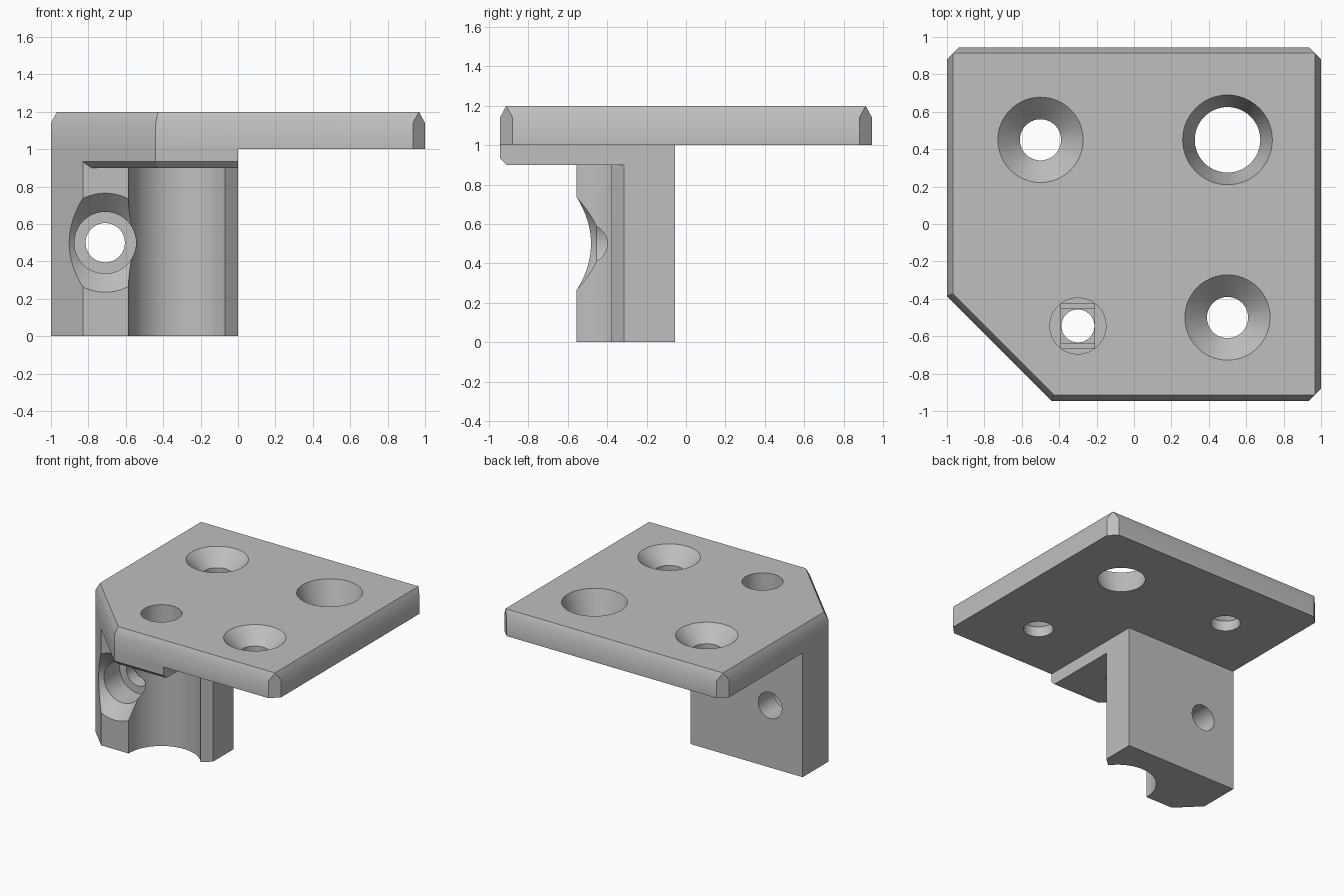
import bpy
import bmesh
import math
from mathutils import Matrix

cube = bpy.data.objects.get("Cube")
if cube:
    bpy.data.objects.remove(cube, do_unlink=True)

grey = bpy.data.materials.new("plain grey")
grey.use_nodes = True
colour = (0.52, 0.52, 0.52, 1)
grey.diffuse_color = colour
grey.node_tree.nodes["Principled BSDF"].inputs["Base Color"].default_value = colour


def loft(name, rings, matrix=None):
    """Closed solid through rings of equal point count."""
    bm = bmesh.new()
    loops = [[bm.verts.new(p) for p in ring] for ring in rings]
    n = len(loops[0])
    for low, high in zip(loops, loops[1:]):
        for i in range(n):
            j = (i + 1) % n
            bm.faces.new((low[i], low[j], high[j], high[i]))
    bm.faces.new(loops[0][::-1])
    bm.faces.new(loops[-1])
    bmesh.ops.remove_doubles(bm, verts=bm.verts, dist=0.0001)
    bmesh.ops.recalc_face_normals(bm, faces=bm.faces)
    if matrix:
        bm.transform(matrix)
    mesh = bpy.data.meshes.new(name)
    bm.to_mesh(mesh)
    bm.free()
    mesh.materials.append(grey)
    obj = bpy.data.objects.new(name, mesh)
    bpy.context.collection.objects.link(obj)
    return obj


def prism(name, outline, z0, z1):
    return loft(name, [[(x, y, z) for x, y in outline] for z in (z0, z1)])


def box(name, x, y, half_x, half_y, z0, z1):
    signs = ((-1, -1), (1, -1), (1, 1), (-1, 1))
    return prism(name, [(x + a * half_x, y + b * half_y) for a, b in signs], z0, z1)


def lathe(name, profile, matrix, sides=64):
    """Solid of revolution from (radius, height) pairs."""
    turn = [2 * math.pi * i / sides for i in range(sides)]
    rings = [[(r * math.cos(a), r * math.sin(a), h) for a in turn] for r, h in profile]
    return loft(name, rings, matrix)


def cut(obj, cutter):
    cutter.hide_render = True
    mod = obj.modifiers.new("cut", "BOOLEAN")
    mod.operation = "DIFFERENCE"
    mod.solver = "EXACT"
    mod.object = cutter
    bpy.context.view_layer.objects.active = obj
    bpy.ops.object.modifier_apply(modifier=mod.name)
    bpy.data.objects.remove(cutter, do_unlink=True)


# Mounting plate: clipped corner, bevelled top edge, bevelled upright corners
side = [(-1, -0.385), (-0.44, -0.945), (0.935, -0.945), (1, -0.88),
        (1, 0.88), (0.935, 0.945), (-0.935, 0.945), (-1, 0.88)]
rim_x, rim_y = 0.968, 0.913
top = [(-rim_x, -0.372), (-0.427, -rim_y)]
for sx, sy in ((1, -1), (1, 1), (-1, 1)):
    top += [(sx * rim_x, sy * rim_y)] * 2
plate = loft("mounting_plate", [[(x, y, z) for x, y in outline]
                                for outline, z in ((side, 1.0), (side, 1.14), (top, 1.2))])

# Two countersunk screw holes and one tapered hole
countersunk = [(0.11, 0.95), (0.11, 1.082), (0.278, 1.25)]
tapered = [(0.159, 0.95), (0.256, 1.25)]
for x, y, profile in ((-0.5, 0.45, countersunk), (0.5, -0.5, countersunk), (0.5, 0.45, tapered)):
    cut(plate, lathe("hole_cutter", profile, Matrix.Translation((x, y, 0))))

# Counterbore above the rod
rod_x, rod_y = -0.3, -0.545
rod = Matrix.Translation((rod_x, rod_y, 0))
cut(plate, lathe("bore_cutter", [(0.15, 0.95), (0.15, 1.25)], rod))

# Column with the same clipped corner
column = prism("column", [(-1, -0.055), (-1, -0.385), (-0.83, -0.555),
                          (0, -0.555), (0, -0.055)], 0, 1.0)

# Upright rod groove and its slanted free edge
cut(column, lathe("groove_cutter", [(0.285, -0.1), (0.285, 0.9)], rod, 96))
cut(column, prism("edge_cutter", [(-0.07, -0.65), (0.05, -0.65),
                                  (0.05, -0.27), (-0.07, -0.38)], -0.1, 0.9))

# Recessed cross screw hole, running front to back
across = Matrix.Translation((-0.71, 0, 0.5)) @ Matrix.Rotation(math.radians(-90), 4, "X")
cut(column, lathe("screw_cutter", [(0.365, -0.655), (0.165, -0.455), (0.165, -0.255),
                                   (0.105, -0.255), (0.105, 0.05)], across))

# Front lip under the plate, bevelled along its lower front edge
lip_side = [(-0.83, -0.555), (-0.44, -0.945), (0, -0.945), (0, -0.555)]
lip_base = [(-0.783, -0.555), (-0.426, -0.912), (0, -0.912), (0, -0.555)]
lip = loft("front_lip", [[(x, y, z) for x, y in outline]
                         for outline, z in ((lip_base, 0.9), (lip_side, 0.933), (lip_side, 1.0))])

# Stepped floor of the counterbore: slot, square, then round hole
for part in (column, lip):
    cut(part, box("slot_cutter", rod_x, rod_y, 0.09, 0.12, 0.98, 1.05))
    cut(part, box("square_cutter", rod_x, rod_y, 0.09, 0.09, 0.96, 1.05))
    cut(part, lathe("pin_cutter", [(0.088, 0.85), (0.088, 1.05)], rod))

# Smooth round walls, sharp edges kept
bpy.ops.object.select_all(action="DESELECT")
for part in (plate, column, lip):
    part.select_set(True)
    bpy.context.view_layer.objects.active = part
bpy.ops.object.shade_smooth_by_angle(angle=math.radians(30))
